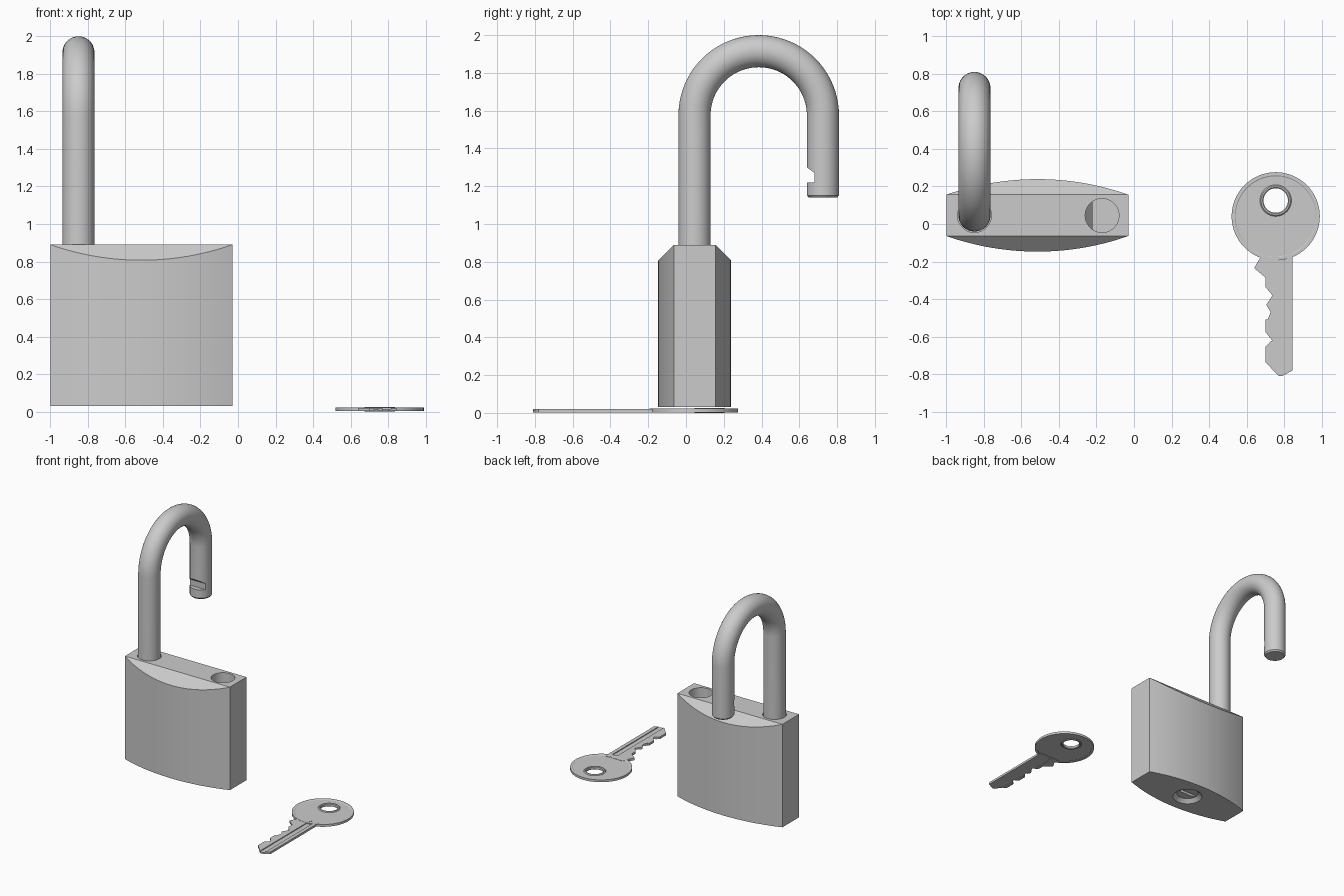
import bpy, bmesh
from math import sin, cos, pi, asin
from mathutils import Vector

if "Cube" in bpy.data.objects:
    bpy.data.objects.remove(bpy.data.objects["Cube"])


def make(name, verts, faces, angle=0.5):
    mesh = bpy.data.meshes.new(name)
    mesh.from_pydata(verts, [], faces)
    bm = bmesh.new()
    bm.from_mesh(mesh)
    bmesh.ops.recalc_face_normals(bm, faces=bm.faces)
    bm.to_mesh(mesh)
    bm.free()
    ob = bpy.data.objects.new(name, mesh)
    bpy.context.collection.objects.link(ob)
    return smooth(ob, angle)


def smooth(ob, angle=0.5):
    bpy.ops.object.select_all(action='DESELECT')
    ob.select_set(True)
    bpy.context.view_layer.objects.active = ob
    bpy.ops.object.shade_smooth_by_angle(angle=angle)
    return ob


def loft(name, rings, closed=False):
    """Skin a list of equal vertex rings, capped unless closed."""
    n, m = len(rings[0]), len(rings)
    verts = [v for r in rings for v in r]
    faces = [(i * n + j, i * n + (j + 1) % n,
              (i + 1) % m * n + (j + 1) % n, (i + 1) % m * n + j)
             for i in range(m if closed else m - 1) for j in range(n)]
    if not closed:
        faces += [tuple(range(n)), tuple(range((m - 1) * n, m * n))]
    return make(name, verts, faces)


def circle(x, y, z, r, n=64):
    return [(x + r * cos(2 * pi * i / n), y + r * sin(2 * pi * i / n), z)
            for i in range(n)]


def turned(name, x, y, profile, closed=False):
    return loft(name, [circle(x, y, z, r) for r, z in profile], closed)


def plate(name, pts, z0, z1):
    return loft(name, [[(x, y, z) for x, y in pts] for z in (z0, z1)])


def prism_x(name, pts, x0, x1):
    return loft(name, [[(x, y, z) for y, z in pts] for x in (x0, x1)])


def cut(ob, *cutters):
    bpy.context.view_layer.objects.active = ob
    for c in cutters:
        mod = ob.modifiers.new("cut", 'BOOLEAN')
        mod.operation, mod.solver, mod.object = 'DIFFERENCE', 'EXACT', c
        bpy.ops.object.modifier_apply(modifier=mod.name)
        bpy.data.objects.remove(c)
    smooth(ob)


# Body: bowed front and back, 45 degree chamfers rising to a flat top
CX, CY, HALF, END, BULGE = -0.515, 0.046, 0.485, 0.11, 0.083
BOT, TOP, N = 0.03, 0.89, 28
R = (HALF ** 2 + BULGE ** 2) / (2 * BULGE)
sweep = asin(HALF / R)
cols = []
for side in (-1, 1):
    for i in range(N + 1):
        a = side * sweep * (2 * i / N - 1)
        rise = R * cos(a) - R * cos(sweep)
        cols.append((CX - side * R * sin(a) * side * -1 * side * -1 * -side,
                     CY + side * (END + rise), TOP - rise))
k = len(cols)
verts = [(x, y, BOT) for x, y, z in cols] + cols
faces = [(i, (i + 1) % k, k + (i + 1) % k, k + i) for i in range(k)]
faces += [tuple(range(k)),
          tuple(range(k, k + N + 1)),
          tuple(range(k + N + 1, 2 * k)),
          (k, k + N, k + N + 1, 2 * k - 1)]
body = make("body", verts, faces)

# Shackle sockets, key plug recess and keyway
LEG_X, HOLE_X, LEG_Y = -0.85, -0.17, 0.045
cut(body,
    turned("socket_a", LEG_X, LEG_Y, [(0.09, 0.6), (0.09, 1.0)]),
    turned("socket_b", HOLE_X, LEG_Y, [(0.09, 0.62), (0.09, 1.0)]),
    turned("plug_recess", CX, CY, [(0.125, 0.02), (0.085, 0.06)]),
    plate("keyway", [(CX - 0.07, CY - 0.014), (CX + 0.07, CY - 0.014),
                     (CX + 0.07, CY + 0.014), (CX - 0.07, CY + 0.014)],
          0.04, 0.4))

# Spring latch showing inside the open socket
loft("latch", [[(-0.28, y, 0.84), (-0.22, y, 0.76), (-0.22, y, 0.70),
                (-0.28, y, 0.70)] for y in (-0.03, 0.12)])

# Shackle: round bar swept up, over and down
BAR, BEND, BEND_Z = 0.085, 0.34, 1.575
path = [(LEG_Y, 0.6, 0, BAR)]
for i in range(41):
    t = pi * i / 40
    path.append((LEG_Y + BEND - BEND * cos(t), BEND_Z + BEND * sin(t), t, BAR))
path += [(LEG_Y + 2 * BEND, 1.152, pi, BAR),
         (LEG_Y + 2 * BEND, 1.14, pi, BAR - 0.01)]
rings = []
for y, z, t, r in path:
    out = Vector((0, -cos(t), sin(t)))
    rings.append([Vector((LEG_X, y, z)) + r * (Vector((cos(a), 0, 0)) + sin(a) * out)
                  for a in (2 * pi * j / 48 for j in range(48))])
shackle = loft("shackle", rings)
cut(shackle, prism_x("notch", [(0.60, 1.33), (0.68, 1.27), (0.68, 1.22),
                               (0.60, 1.22)], -1, -0.7))

# Key bow: disc with raised rim and a collar round the ring hole
KX, KY, HY = 0.755, 0.041, 0.125
bow = turned("key_bow", KX, KY, [(0.225, 0.006), (0.225, 0.019)])
cut(bow, turned("ring_hole", KX, HY, [(0.07, -0.1), (0.07, 0.1)]))
turned("key_rim", KX, KY, [(0.215, 0.003), (0.235, 0.003), (0.235, 0.022),
                           (0.218, 0.022), (0.212, 0.018)], True)
turned("key_collar", KX, HY, [(0.065, 0.004), (0.07, 0), (0.078, 0), (0.084, 0.005),
                              (0.084, 0.02), (0.078, 0.026), (0.07, 0.026),
                              (0.065, 0.022)], True)

# Key blade with bitting on its left edge
outline = [(0.845, -0.14), (0.845, -0.78), (0.79, -0.81), (0.77, -0.81),
           (0.70, -0.735), (0.70, -0.655), (0.736, -0.62), (0.70, -0.575),
           (0.70, -0.51), (0.712, -0.51), (0.728, -0.47), (0.705, -0.43),
           (0.738, -0.38), (0.70, -0.335), (0.70, -0.285), (0.64, -0.235),
           (0.672, -0.18), (0.68, -0.14)]
blade = plate("key_blade", outline, 0.003, 0.021)


def groove(x, w, z0, z1):
    pts = [(x - w, -0.9), (x + w, -0.9), (x + w, -0.18), (x, -0.13), (x - w, -0.18)]
    return plate("groove", pts, z0, z1)


cut(blade, groove(0.792, 0.022, 0.014, 0.05), groove(0.737, 0.014, -0.05, 0.008))
